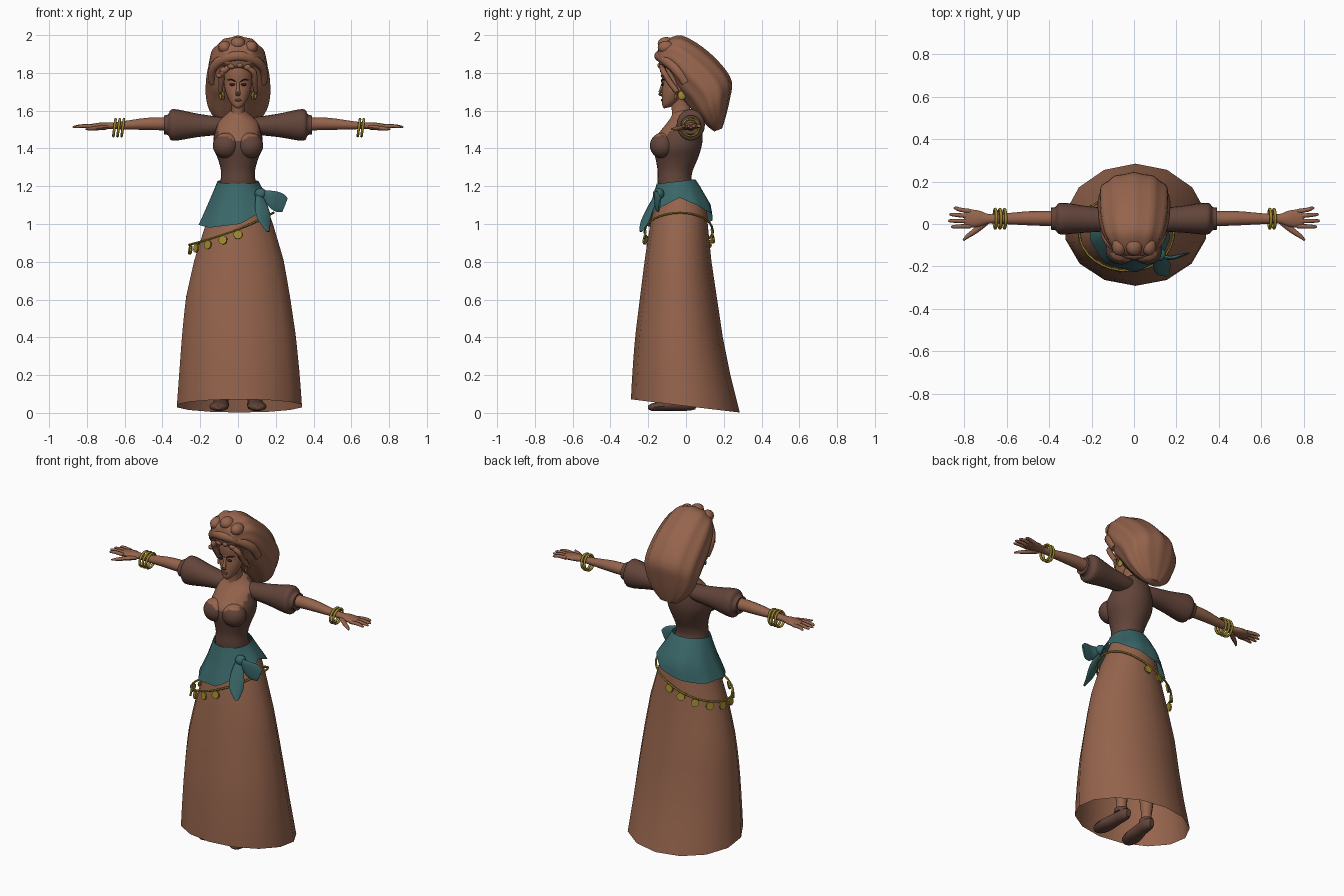
import bpy, bmesh, math
from mathutils import Vector as V

def material(name, rgb):
    m = bpy.data.materials.new(name)
    m.diffuse_color = (*rgb, 1)
    return m

SKIN = material("warm brown", (0.30, 0.127, 0.073))
DARK = material("dark brown", (0.122, 0.058, 0.042))
TEAL = material("teal", (0.042, 0.136, 0.141))
GOLD = material("gold", (0.35, 0.25, 0.028))
EYE = material("near black", (0.03, 0.015, 0.012))

def finish(bm, name, mats, angle=50):
    bmesh.ops.recalc_face_normals(bm, faces=bm.faces)
    me = bpy.data.meshes.new(name)
    bm.to_mesh(me)
    bm.free()
    ob = bpy.data.objects.new(name, me)
    bpy.context.collection.objects.link(ob)
    for m in mats:
        me.materials.append(m)
    bpy.ops.object.select_all(action='DESELECT')
    ob.select_set(True)
    bpy.context.view_layer.objects.active = ob
    bpy.ops.object.shade_smooth_by_angle(angle=math.radians(angle))
    return ob

def skin_rings(name, rings, mats, cap=True):
    bm = bmesh.new()
    vs = [[bm.verts.new(p) for p in r] for r in rings]
    n = len(rings[0])
    for a, b in zip(vs, vs[1:]):
        for i in range(n):
            j = (i + 1) % n
            bm.faces.new((a[i], a[j], b[j], b[i]))
    if cap:
        bm.faces.new(vs[0])
        bm.faces.new(vs[-1])
    return finish(bm, name, mats)

def spline(rows, sub):
    # Catmull-Rom through rows of numbers
    out, last = [], len(rows) - 1
    for i in range(last):
        q = [rows[max(0, min(last, i + k))] for k in (-1, 0, 1, 2)]
        for s in range(sub):
            t = s / sub
            out.append([b + 0.5 * t * (c - a + t * (2*a - 5*b + 4*c - d + t * (3*(b - c) + d - a)))
                        for a, b, c, d in zip(*q)])
    return out + [list(rows[-1])]

def loft(name, rows, mats, n=24, sub=3, xc=0, fold=0, k=7):
    # rows: front y,z, back y,z, half width
    rings = []
    for y0, z0, y1, z1, w in spline(rows, sub):
        ring = []
        for i in range(n):
            t = 2 * math.pi * i / n
            m = 1 + fold * math.cos(k * t)
            c = math.cos(t) * m
            ring.append((xc + w * math.sin(t) * m, (y0+y1)/2 + (y0-y1)/2*c, (z0+z1)/2 + (z0-z1)/2*c))
        rings.append(ring)
    return skin_rings(name, rings, mats)

def tube(name, rows, mats, n=12, sub=3):
    # rows: x, y, z, radius sideways, radius upward
    rows = spline(rows, sub)
    rings = []
    for i, r in enumerate(rows):
        d = (V(rows[min(i+1, len(rows)-1)][:3]) - V(rows[max(i-1, 0)][:3])).normalized()
        u = d.cross(V((0, 0, 1)))
        u = V((1, 0, 0)) if u.length < 0.1 else u.normalized()
        v = u.cross(d)
        rings.append([V(r[:3]) + u * r[3] * math.cos(a) + v * r[4] * math.sin(a)
                      for a in (2 * math.pi * j / n for j in range(n))])
    return skin_rings(name, rings, mats)

def ball(name, loc, scale, mat, seg=12):
    bm = bmesh.new()
    bmesh.ops.create_uvsphere(bm, u_segments=seg, v_segments=seg*2//3, radius=1)
    for v in bm.verts:
        v.co = V(loc) + V([a * b for a, b in zip(v.co, scale)])
    return finish(bm, name, [mat] if not isinstance(mat, list) else mat)

# Skirt outline: z, front y, back y, left x, right x
OUT = [(0, -.295, .285, -.335, .35), (.2, -.285, .235, -.32, .335), (.4, -.27, .195, -.305, .315),
       (.6, -.245, .165, -.285, .285), (.8, -.22, .135, -.24, .25), (1.0, -.19, .115, -.175, .19),
       (1.1, -.165, .11, -.14, .15), (1.2, -.145, .06, -.105, .105), (1.25, -.14, .03, -.09, .09)]

def on_skirt(t, z, off=0):
    for a, b in zip(OUT, OUT[1:]):
        if z <= b[0]:
            break
    f = (z - a[0]) / (b[0] - a[0])
    y0, y1, x0, x1 = [p + (q - p) * f for p, q in zip(a[1:], b[1:])]
    return V(((x0+x1)/2 + ((x1-x0)/2 + off) * math.sin(t), (y0+y1)/2 - ((y1-y0)/2 + off) * math.cos(t), z))

def angles(n):
    return [2 * math.pi * i / n for i in range(n)]

# Skirt, open at the hem, higher in front
skin_rings("skirt", [[on_skirt(t, (.037 + .035 * math.cos(t)) * (1-f) + 1.2 * f) for t in angles(14)]
                     for f in [i / 12 for i in range(13)]], [SKIN], cap=False)

# Hip scarf with a slanting lower edge
EDGE = [1.0, 1.08, 1.14, 1.08, 1.03, 1.0, 1.0, .98]
def edge_z(t):
    p = t / (math.pi / 4)
    i = int(p) % 8
    return EDGE[i] + (EDGE[(i + 1) % 8] - EDGE[i]) * (p - int(p))
skin_rings("hip_scarf", [[on_skirt(t, (1.225 - .012 * math.cos(t)) * (1-f) + edge_z(t) * f,
                                   .012 + .018 * f + .005 * f * math.cos(9 * t)) for t in angles(36)]
                         for f in [i / 6 for i in range(7)]], [TEAL], cap=False)
ball("scarf_knot", (.12, -.145, 1.16), (.032, .03, .03), TEAL)
tube("scarf_tail_side", [(.12, -.15, 1.165, .01, .012), (.17, -.16, 1.14, .01, .04),
                         (.215, -.15, 1.115, .008, .052), (.248, -.14, 1.10, .005, .04)], [TEAL])
tube("scarf_tail_hanging", [(.11, -.15, 1.16, .015, .012), (.125, -.185, 1.09, .038, .01),
                            (.14, -.215, 1.02, .04, .008), (.16, -.24, .96, .01, .005)], [TEAL])

# Slanted coin belt
def belt(t):
    z = .975 + .085 * math.sin(t)
    return on_skirt(t, z, .022 + .025 * max(0, -math.sin(t)))
tube("belt_cord", [(*belt(t), .006, .006) for t in angles(36) + [2 * math.pi]], [GOLD], 6, 1)
for i in range(10):
    t = math.radians(178 + 20 * i)
    p = belt(t) - V((0, 0, .028))
    bm = bmesh.new()
    bmesh.ops.create_cone(bm, cap_ends=True, segments=10, radius1=.024, radius2=.024, depth=.01)
    q = V((math.sin(t), -math.cos(t), .15)).to_track_quat('Z', 'Y')
    for v in bm.verts:
        v.co = p + q @ v.co
    finish(bm, "belt_coin", [GOLD], 30)

# Bodice with bare upper chest
def bare_chest(ob):
    for f in ob.data.polygons:
        c = f.center
        low = 1.43 + .03 * min(1, abs(c.x) / .05)
        if c.z > 1.59 or (c.y < .0 and c.z > low and abs(c.x) < .105):
            f.material_index = 1
bare_chest(loft("bodice", [(-.14, 1.17, .05, 1.19, .10), (-.15, 1.22, .03, 1.23, .093),
    (-.15, 1.28, .035, 1.28, .09), (-.16, 1.34, .06, 1.34, .105), (-.172, 1.40, .08, 1.40, .128),
    (-.165, 1.45, .088, 1.45, .13), (-.137, 1.49, .085, 1.50, .12), (-.105, 1.53, .075, 1.55, .105),
    (-.08, 1.565, .06, 1.59, .065), (-.07, 1.59, .03, 1.61, .038)], [DARK, SKIN], 32, 4))
loft("neck", [(-.075, 1.55, .03, 1.58, .042), (-.075, 1.60, .02, 1.62, .034),
              (-.085, 1.66, .01, 1.67, .036)], [SKIN])

for s in (1, -1):
    bare_chest(ball("bust", (s * .063, -.125, 1.415), (.07, .066, .068), [DARK, SKIN], 24))
    # Puffed sleeve and cuff
    tube("sleeve", [(s*.06, .015, 1.52, .05, .045), (s*.12, .02, 1.52, .055, .05),
                    (s*.22, .022, 1.522, .062, .063), (s*.32, .025, 1.524, .074, .082),
                    (s*.355, .025, 1.525, .072, .08), (s*.37, .025, 1.525, .055, .055),
                    (s*.392, .025, 1.525, .052, .05)], [DARK], 20)
    # Arm, palm, fingers and thumb
    tube("arm", [(s*.36, .025, 1.53, .036, .036), (s*.48, .027, 1.53, .034, .033),
                 (s*.60, .025, 1.523, .026, .023), (s*.68, .024, 1.52, .022, .017),
                 (s*.73, .025, 1.519, .038, .018), (s*.775, .026, 1.516, .042, .014),
                 (s*.80, .027, 1.515, .034, .010)], [SKIN], 14)
    for y0, y1, x in ((.06, .075, .85), (.037, .045, .87), (.014, .015, .875), (-.01, -.013, .862)):
        tube("finger", [(s*.77, y0, 1.516, .011, .011), (s*.82, (y0+y1)/2, 1.519, .010, .010),
                        (s*(x-.01), y1, 1.514, .008, .007), (s*x, y1, 1.512, .003, .003)], [SKIN], 8, 2)
    tube("thumb", [(s*.70, .01, 1.512, .018, .013), (s*.745, -.03, 1.508, .014, .012),
                   (s*.785, -.058, 1.504, .01, .009), (s*.805, -.078, 1.502, .004, .004)], [SKIN], 8, 2)
    # Bracelets
    for x in ((.64, .66) if s > 0 else (.61, .632, .654)):
        ring = [(s * x + .006 * math.sin(t), .025 + .045 * math.cos(t), 1.51 + .045 * math.sin(t)) for t in angles(20)]
        rings = [[V((px + .007 * math.cos(a), .025 + (py-.025) * (1 + .15 * math.sin(a)),
                     1.51 + (pz-1.51) * (1 + .15 * math.sin(a)))) for px, py, pz in ring]
                 for a in angles(8) + [0]]
        skin_rings("bracelet", rings, [GOLD], cap=False)
    # Ear, earring, eye and brow
    ball("ear", (s*.075, -.03, 1.725), (.012, .02, .03), SKIN)
    ball("earring", (s*.08, -.022, 1.68), (.01, .022, .025), GOLD)
    ball("eye", (s*.03, -.124, 1.738), (.015, .006, .007), EYE)
    tube("eyebrow", [(s*.012, -.129, 1.752, .003, .003), (s*.032, -.127, 1.764, .004, .004),
                     (s*.054, -.108, 1.762, .002, .002)], [EYE], 6)
    # Loose locks framing the face
    tube("side_lock", [(s*.05, -.13, 1.83, .012, .014), (s*.085, -.115, 1.80, .016, .016),
                       (s*.088, -.085, 1.75, .015, .015), (s*.095, -.05, 1.70, .012, .014),
                       (s*.09, -.06, 1.66, .004, .004)], [SKIN], 8)
    # Leg and shoe
    loft("leg", [(-.035, .04, .03, .04, .032), (-.03, .12, .03, .12, .03), (-.05, .3, .05, .3, .05),
                 (-.08, .6, .04, .6, .055), (-.12, .95, .05, .95, .07)], [SKIN], 12, 2, s*.09)
    loft("ankle_cuff", [(-.045, .06, .04, .06, .04), (-.042, .085, .04, .085, .038)], [DARK], 12, 1, s*.09)
    tube("shoe", [(s*.085, .055, .04, .015, .022), (s*.085, .02, .046, .036, .034),
                  (s*.09, -.05, .043, .04, .033), (s*.10, -.13, .035, .052, .026),
                  (s*.105, -.18, .03, .04, .02), (s*.105, -.2, .028, .015, .01)], [DARK])

# Head and features
loft("head", [(-.115, 1.612, -.08, 1.62, .012), (-.125, 1.625, -.06, 1.635, .03),
              (-.128, 1.655, -.03, 1.655, .048), (-.128, 1.70, .0, 1.70, .066),
              (-.124, 1.75, .03, 1.75, .075), (-.13, 1.80, .05, 1.80, .08),
              (-.12, 1.86, .05, 1.86, .072), (-.08, 1.90, .02, 1.90, .04)], [SKIN])
tube("nose", [(0, -.122, 1.75, .007, .006), (0, -.131, 1.715, .009, .008),
              (0, -.138, 1.69, .013, .01), (0, -.128, 1.68, .008, .004)], [SKIN], 8)
ball("lips", (0, -.126, 1.656), (.018, .007, .007), DARK)

# Swept-back head wrap with folds running over the crown
loft("head_wrap", [(-.152, 1.90, -.145, 1.86, .05), (-.14, 1.945, -.135, 1.83, .085),
    (-.09, 1.98, -.10, 1.81, .115), (-.02, 1.993, -.065, 1.75, .145), (.09, 1.93, -.035, 1.68, .163),
    (.19, 1.835, 0, 1.64, .168), (.24, 1.75, .025, 1.61, .166), (.23, 1.66, .065, 1.565, .15),
    (.21, 1.57, .115, 1.515, .105), (.19, 1.505, .15, 1.49, .05)], [SKIN], 44, 3, fold=.03, k=11)
arc = [(.135, .0, 1.75), (.135, -.055, 1.82), (.085, -.115, 1.87), (0, -.148, 1.89)]
arc += [(-x, y, z) for x, y, z in arc[-2::-1]]
tube("wrap_brow_roll", [(*p, .02, .026) for p in arc], [SKIN], 10)

# Forehead curls and top tufts
for x, z, r in ((-.075, 1.815, .022), (-.035, 1.835, .02), (.01, 1.84, .018), (.05, 1.83, .02), (-.1, 1.785, .016)):
    ball("forehead_curl", (x, -.138 + abs(x) * .2, z), (r, .016, r * .8), SKIN)
for x, z, r in ((-.07, 1.935, .035), (0, 1.955, .04), (.07, 1.935, .035)):
    ball("wrap_tuft", (x, -.105, z), (r, .045, .035), SKIN)
